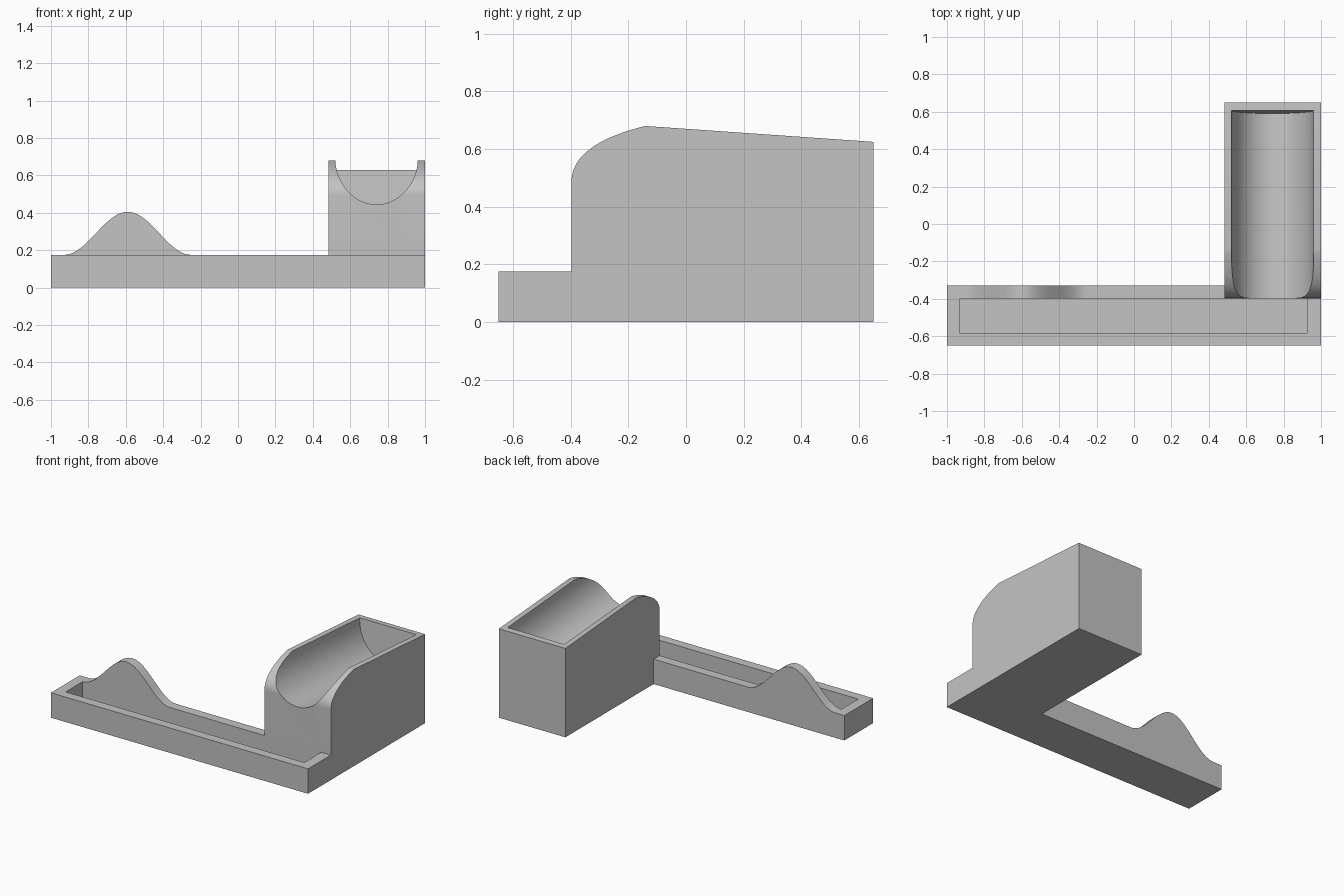
import bpy, bmesh, math
from mathutils import Matrix, Vector

cube = bpy.data.objects.get("Cube")
if cube:
    bpy.data.objects.remove(cube, do_unlink=True)

grey = bpy.data.materials.new("light grey")
grey.use_nodes = True
COLOUR = (0.55, 0.55, 0.55, 1)
grey.diffuse_color = COLOUR
grey.node_tree.nodes["Principled BSDF"].inputs["Base Color"].default_value = COLOUR


def prism(name, outline, direction, matrix=Matrix()):
    """Solid made by sweeping a closed 3D outline along a direction."""
    bm = bmesh.new()
    face = bm.faces.new([bm.verts.new(p) for p in outline])
    swept = bmesh.ops.extrude_face_region(bm, geom=[face])["geom"]
    bmesh.ops.translate(bm, vec=direction,
                        verts=[v for v in swept if isinstance(v, bmesh.types.BMVert)])
    bmesh.ops.recalc_face_normals(bm, faces=bm.faces)
    bm.transform(matrix)
    mesh = bpy.data.meshes.new(name)
    bm.to_mesh(mesh)
    bm.free()
    mesh.materials.append(grey)
    obj = bpy.data.objects.new(name, mesh)
    bpy.context.collection.objects.link(obj)
    return obj


def box(name, x0, x1, y0, y1, z0, z1):
    return prism(name, [(x0, y0, z0), (x1, y0, z0), (x1, y1, z0), (x0, y1, z0)],
                 (0, 0, z1 - z0))


def combine(target, other, operation):
    """Apply a boolean and discard the second solid."""
    mod = target.modifiers.new("combine", "BOOLEAN")
    mod.operation, mod.solver, mod.object = operation, "EXACT", other
    bpy.context.view_layer.objects.active = target
    bpy.ops.object.modifier_apply(modifier=mod.name)
    bpy.data.objects.remove(other, do_unlink=True)


TRAY_TOP, WALL_Y, BACK_Y = 0.175, -0.397, -0.33

# Long pen tray
body = box("desk_holder", -1, 1, -0.65, BACK_Y, 0, TRAY_TOP)

# Bell-shaped hump on the tray's back wall
left, right, rise, steps = -0.93, -0.25, 0.23, 40
hump = [(left, WALL_Y, 0.1)]
for i in range(steps + 1):
    t = i / steps
    z = TRAY_TOP + rise * (1 - math.cos(math.tau * t)) / 2
    hump.append((left + (right - left) * t, WALL_Y, z))
hump.append((right, WALL_Y, 0.1))
combine(body, prism("hump", hump, (0, BACK_Y - WALL_Y, 0)), "UNION")

# Tall block with rounded front shoulder and gently sloping top
X0, X1 = 0.483, 1.0
a, b, c, d = (Vector(p) for p in ((WALL_Y, 0.49), (WALL_Y, 0.59), (-0.27, 0.65), (-0.14, 0.68)))
side = [(X0, WALL_Y, 0)]
for i in range(25):
    t = i / 24
    s = 1 - t
    p = a * s**3 + b * 3 * s * s * t + c * 3 * s * t * t + d * t**3
    side.append((X0, p.x, p.y))
side += [(X0, 0.65, 0.625), (X0, 0.65, 0)]
combine(body, prism("block", side, (X1 - X0, 0, 0)), "UNION")

# Tray recess
combine(body, box("tray_recess", -0.93, 0.925, -0.585, WALL_Y, 0.05, 0.6), "DIFFERENCE")

# Rounded trough running parallel to the block's sloping top
half, depth = 0.22, 0.253
trough = [(half, 0, 0.3)]
for i in range(49):
    ang = -math.pi * i / 48
    trough.append((half * math.cos(ang), 0, depth * math.sin(ang)))
trough.append((-half, 0, 0.3))
tilt = Matrix.Translation((0.741, 0.608, 0.628)) @ Matrix.Rotation(-math.atan2(0.055, 0.79), 4, "X")
combine(body, prism("trough", trough, (0, -1.3, 0), tilt), "DIFFERENCE")

# Smooth curves, crisp corners
bpy.ops.object.select_all(action="DESELECT")
body.select_set(True)
bpy.context.view_layer.objects.active = body
bpy.ops.object.shade_smooth_by_angle(angle=math.radians(25))
